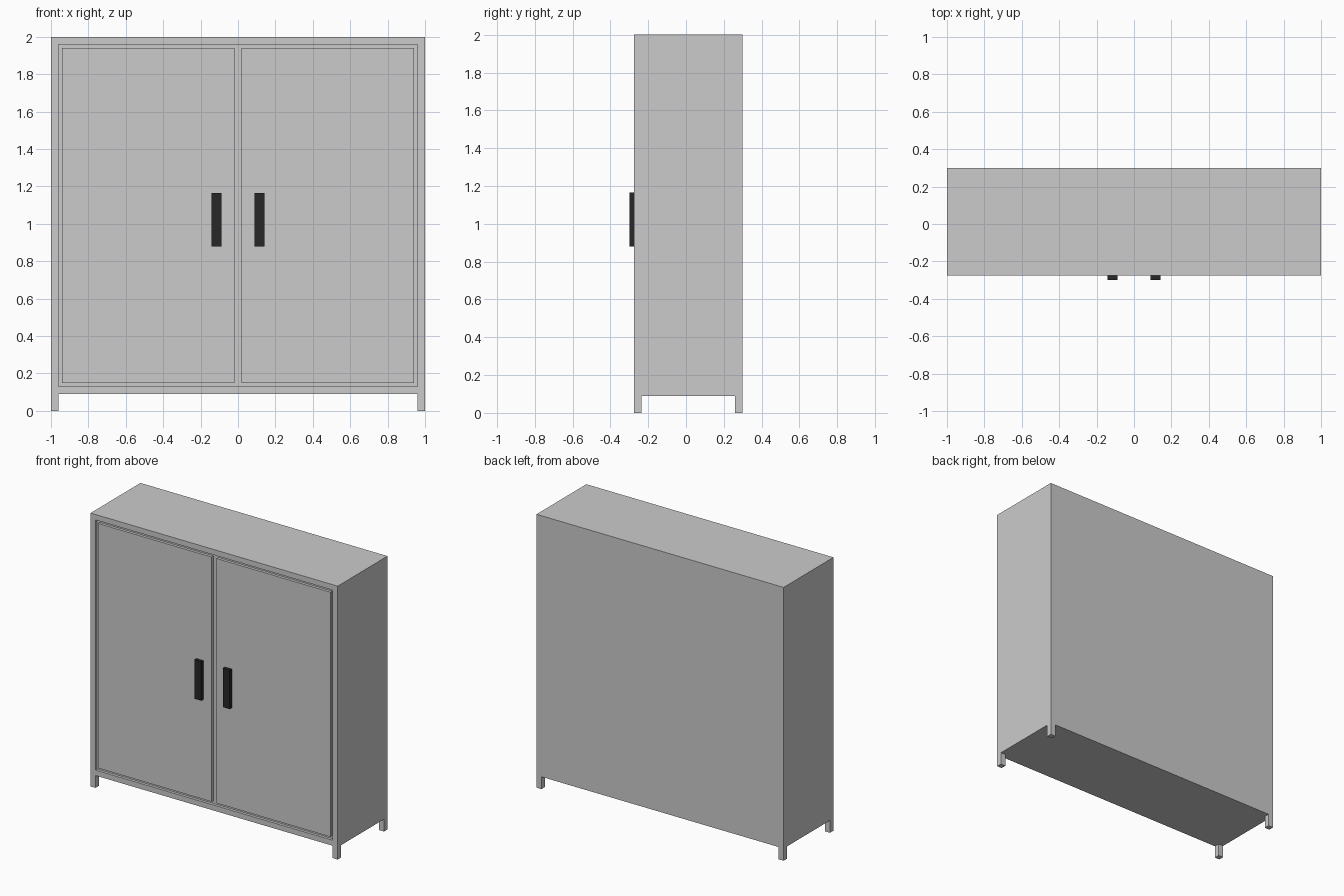
import bpy, bmesh
from mathutils import Matrix, Vector

if "Cube" in bpy.data.objects:
    bpy.data.objects.remove(bpy.data.objects["Cube"])

FRONT, BACK = -0.276, 0.30   # cabinet depth range
BASE, TOP = 0.09, 2.0        # cabinet height range
RIM = 0.04                   # frame and leg thickness
GROOVE = 0.02                # depth of the gap around the doors


def box_bmesh(lo, hi):
    lo, hi = Vector(lo), Vector(hi)
    bm = bmesh.new()
    mat = Matrix.Translation((lo + hi) / 2) @ Matrix.Diagonal((*(hi - lo), 1))
    bmesh.ops.create_cube(bm, size=1, matrix=mat)
    return bm


def finish(name, bm, material=None):
    mesh = bpy.data.meshes.new(name)
    bm.to_mesh(mesh)
    bm.free()
    if material:
        mesh.materials.append(material)
    obj = bpy.data.objects.new(name, mesh)
    bpy.context.collection.objects.link(obj)
    return obj


def box(name, lo, hi, material=None):
    return finish(name, box_bmesh(lo, hi), material)


black = bpy.data.materials.new("handle_black")
black.diffuse_color = (0.02, 0.02, 0.02, 1)
black.use_nodes = True
black.node_tree.nodes["Principled BSDF"].inputs["Base Color"].default_value = black.diffuse_color

# Cabinet body with a shallow recess inside the front frame
bm = box_bmesh((-1, FRONT, BASE), (1, BACK, TOP))
bm.normal_update()
front = next(f for f in bm.faces if f.normal.y < -0.9)
bmesh.ops.inset_region(bm, faces=[front], thickness=RIM, use_even_offset=True)
recess = bmesh.ops.extrude_discrete_faces(bm, faces=[front])["faces"][0]
bmesh.ops.translate(bm, verts=recess.verts, vec=(0, GROOVE, 0))
finish("cabinet_body", bm)

for side, s in (("left", -1), ("right", 1)):
    def span(a, b):
        return sorted((s * a, s * b))

    # Door, flush with the frame
    x0, x1 = span(0.02, 0.94)
    box(f"{side}_door", (x0, FRONT, 0.15), (x1, FRONT + GROOVE, 1.94))

    # Handle
    x0, x1 = span(0.088, 0.143)
    box(f"{side}_handle", (x0, -0.30, 0.88), (x1, FRONT, 1.165), black)

    # Legs
    x0, x1 = span(1 - RIM, 1)
    for end, y in (("front", FRONT), ("back", BACK - RIM)):
        box(f"{end}_{side}_leg", (x0, y, 0), (x1, y + RIM, BASE))
